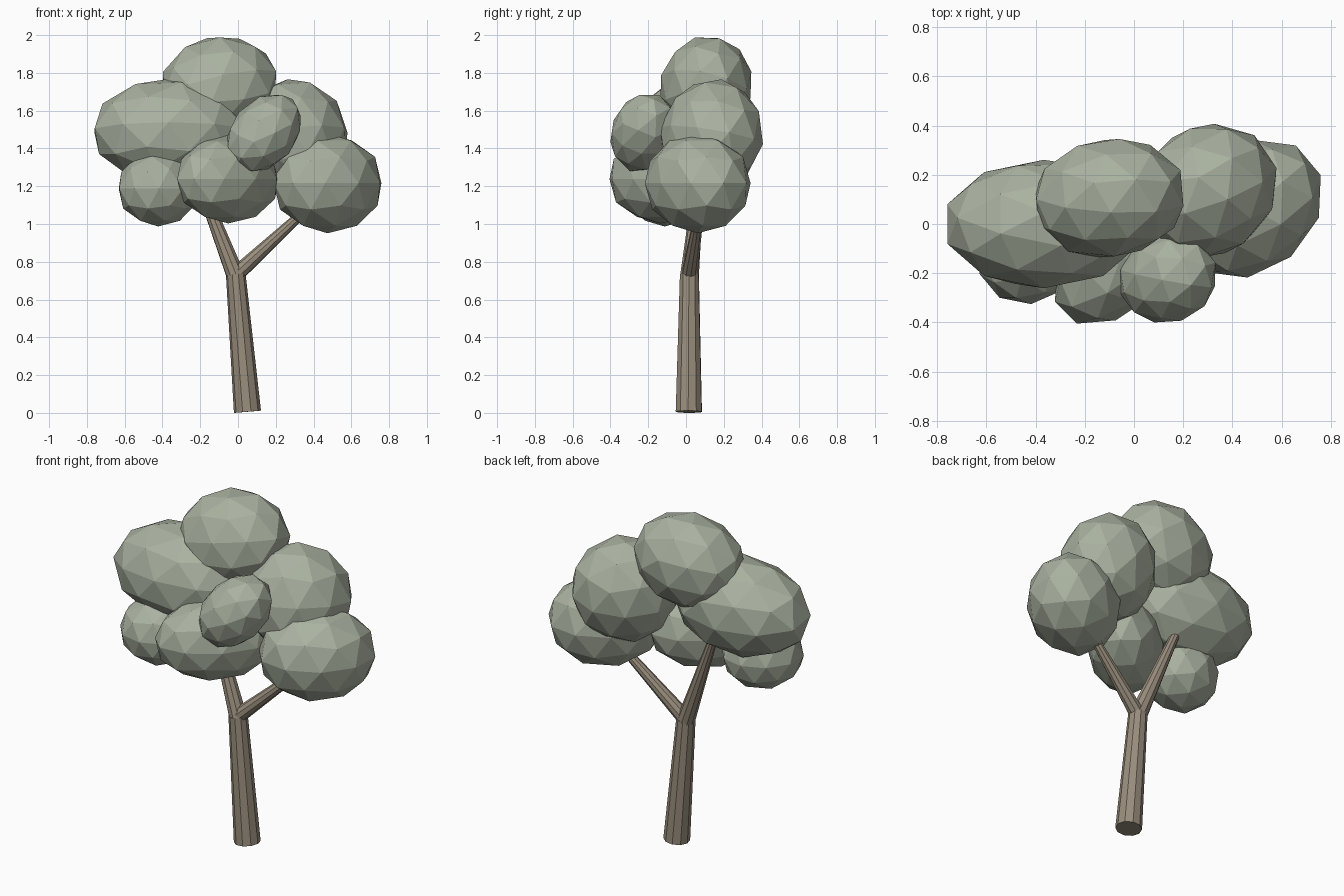
import bpy, bmesh, math
from mathutils import Vector, Matrix, Euler

if "Cube" in bpy.data.objects:
    bpy.data.objects.remove(bpy.data.objects["Cube"])


def material(name, color):
    m = bpy.data.materials.new(name)
    m.diffuse_color = (*color, 1)
    m.use_nodes = True
    m.node_tree.nodes["Principled BSDF"].inputs["Base Color"].default_value = m.diffuse_color
    return m


leaf = material("sage_leaves", (0.40, 0.445, 0.355))
bark = material("brown_bark", (0.32, 0.27, 0.205))


def finish(bm, name, mat):
    mesh = bpy.data.meshes.new(name)
    bm.to_mesh(mesh)
    bm.free()
    mesh.materials.append(mat)
    obj = bpy.data.objects.new(name, mesh)
    bpy.context.collection.objects.link(obj)
    return obj


def limb(name, start, end, r1, r2, sides=10):
    """Tapered faceted cylinder between two points."""
    a, b = Vector(start), Vector(end)
    axis = b - a
    bm = bmesh.new()
    bmesh.ops.create_cone(
        bm, cap_ends=True, segments=sides, radius1=r1, radius2=r2,
        depth=axis.length,
        matrix=Matrix.Translation((a + b) / 2)
        @ axis.to_track_quat('Z', 'Y').to_matrix().to_4x4())
    return finish(bm, name, bark)


def clump(name, center, radii, angles=(0, 0, 0)):
    """Faceted ellipsoid of leaves, rotated by angles in degrees."""
    bm = bmesh.new()
    bmesh.ops.create_icosphere(bm, subdivisions=2, radius=1)
    mat = (Matrix.Translation(center)
           @ Euler([math.radians(a) for a in angles]).to_matrix().to_4x4()
           @ Matrix.Diagonal((*radii, 1)))
    bmesh.ops.transform(bm, matrix=mat, verts=bm.verts)
    return finish(bm, name, leaf)


# Trunk and its two forking branches
limb("trunk", (0.05, 0.015, 0.006), (-0.012, 0.018, 0.735), 0.072, 0.052)
limb("left_branch", (-0.01, 0.018, 0.72), (-0.235, 0.075, 1.30), 0.05, 0.024)
limb("right_branch", (-0.008, 0.018, 0.735), (0.41, 0.08, 1.12), 0.043, 0.021)

# Leaf clumps
clump("top_leaves", (-0.10, 0.105, 1.727), (0.32, 0.245, 0.272), (-15, -12, 8))
clump("left_leaves", (-0.367, 0.0, 1.493), (0.412, 0.265, 0.279), (-10, 0, 0))
clump("back_right_leaves", (0.298, 0.135, 1.467), (0.30, 0.265, 0.306), (-12, 0, 34))
clump("lower_right_leaves", (0.474, 0.062, 1.216), (0.322, 0.255, 0.265), (0, 0, 40))
clump("front_center_leaves", (-0.052, -0.135, 1.238), (0.335, 0.205, 0.235), (0, 0, 45))
clump("front_small_leaves", (0.137, -0.22, 1.482), (0.172, 0.182, 0.24), (0, 42, 18))
clump("lower_left_leaves", (-0.423, -0.113, 1.187), (0.226, 0.205, 0.2), (0, 0, 40))
